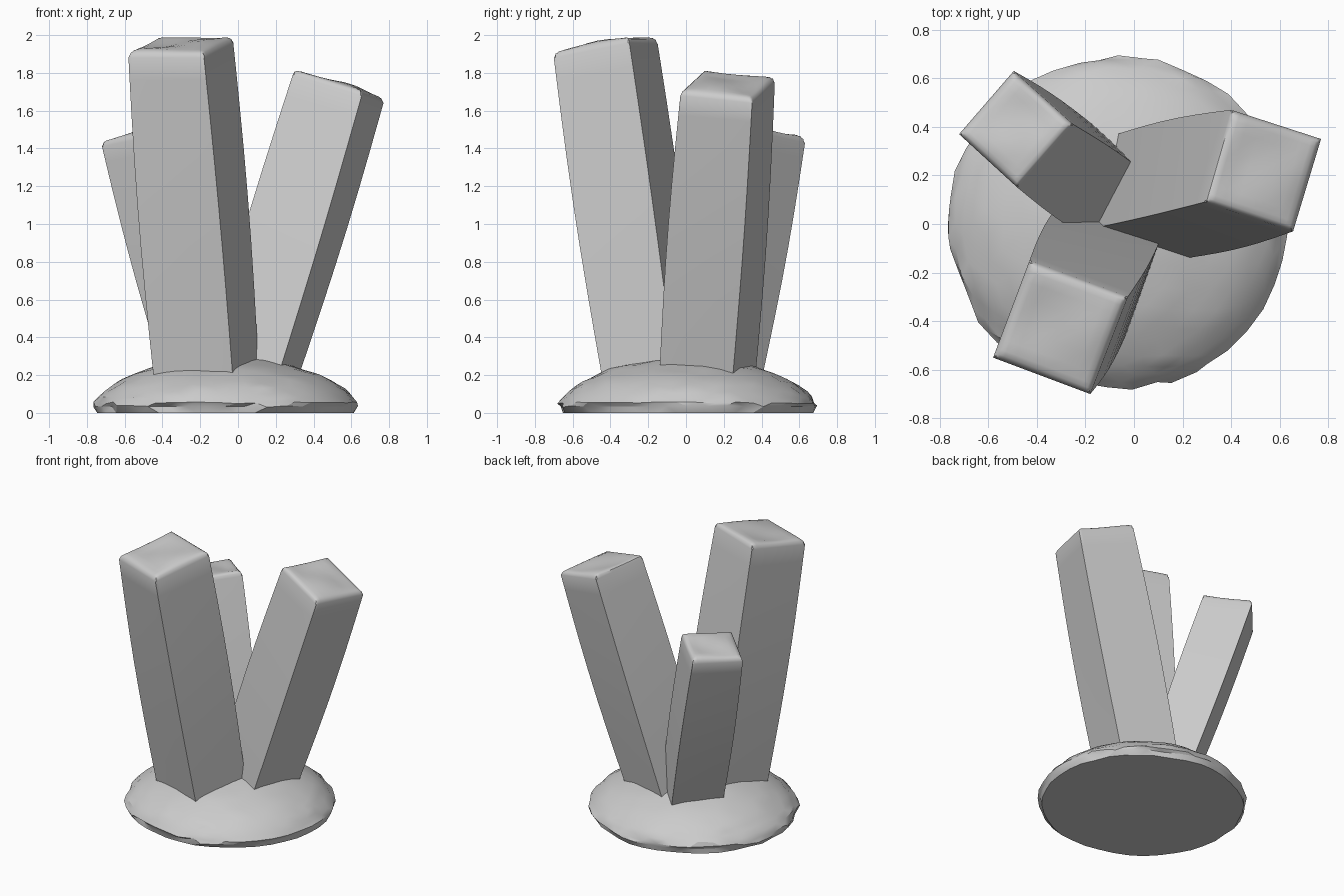
import bpy, bmesh, math, random
from mathutils import Vector, noise

if "Cube" in bpy.data.objects:
    bpy.data.objects.remove(bpy.data.objects["Cube"])

random.seed(4)


def finish(bm, name, angle):
    bmesh.ops.recalc_face_normals(bm, faces=bm.faces)
    mesh = bpy.data.meshes.new(name)
    bm.to_mesh(mesh)
    bm.free()
    obj = bpy.data.objects.new(name, mesh)
    bpy.context.collection.objects.link(obj)
    bpy.ops.object.select_all(action='DESELECT')
    obj.select_set(True)
    bpy.context.view_layer.objects.active = obj
    bpy.ops.object.shade_smooth_by_angle(angle=math.radians(angle))


# Rocky mound: squashed icosphere with a chipped rim and flat underside
bm = bmesh.new()
bmesh.ops.create_icosphere(bm, subdivisions=4, radius=1)
for v in bm.verts:
    x, y, z = v.co
    wobble = 1 + 0.02 * noise.noise(v.co * 4) + random.uniform(-0.012, 0.008)
    if z >= 0:
        h = 0.035 + 0.26 * z ** 1.3 + random.uniform(-0.005, 0.005)
    else:
        h = max(0.0, 0.035 + 0.3 * z)
        wobble *= 0.97
    v.co = (-0.065 + 0.705 * x * wobble, 0.005 + 0.69 * y * wobble, h)
finish(bm, "rock_mound", 25)

# Grid spacing across a crystal, denser next to the edges for the rounded rim
STEPS = [0, 0.02, 0.05, 0.1, 0.2, 0.35, 0.5, 0.65, 0.8, 0.9, 0.95, 0.98, 1]
N = len(STEPS) - 1


def blend(c, u, v):
    return (c[0] * (1 - u) * (1 - v) + c[1] * u * (1 - v)
            + c[2] * u * v + c[3] * (1 - u) * v)


def crystal(name, base, top, phase, cap):
    """Four-sided leaning shaft between two corner quads, with a wavy cap."""
    base = [Vector((x, y, 0.22)) for x, y in base]
    top = [Vector(p) for p in top]
    bm = bmesh.new()

    # Cap grid: steep rounded rim, then gentle waves
    grid = []
    for v in STEPS:
        row = []
        for u in STEPS:
            p = blend(top, u, v)
            d = min(u, 1 - u, v, 1 - v)
            rim = math.sqrt(max(0, 1 - (1 - min(d / 0.1, 1)) ** 2))
            wave = math.sin(5 * u + phase) * math.cos(5 * v + phase)
            p.z += cap * rim + 0.014 * wave * min(1, d / 0.2)
            row.append(bm.verts.new(p))
        grid.append(row)
    for j in range(N):
        for i in range(N):
            bm.faces.new((grid[j][i], grid[j][i + 1],
                          grid[j + 1][i + 1], grid[j + 1][i]))

    # Shaft rings going down into the mound, slightly barrelled
    loop = ([(i, 0) for i in range(N)] + [(N, j) for j in range(N)]
            + [(N - i, N) for i in range(N)] + [(0, N - j) for j in range(N)])
    upper = [grid[j][i] for i, j in loop]
    for t in (0.93, 0.82, 0.68, 0.54, 0.4, 0.26, 0.12, 0, -0.08):
        corners = [b.lerp(a, t) for a, b in zip(top, base)]
        centre = sum(corners, Vector()) / 4
        swell = 1 + 0.05 * math.sin(math.pi * t)
        corners = [centre + (c - centre) * swell for c in corners]
        ring = [bm.verts.new(blend(corners, STEPS[i], STEPS[j])) for i, j in loop]
        for k in range(len(ring)):
            m = (k + 1) % len(ring)
            bm.faces.new((upper[k], upper[m], ring[m], ring[k]))
        upper = ring
    bm.faces.new(upper)
    finish(bm, name, 40)


crystal("tall_front_crystal",
        [(-0.45, -0.31), (-0.03, -0.45), (0.11, -0.06), (-0.31, 0.08)],
        [(-0.58, -0.55, 1.88), (-0.18, -0.70, 1.88),
         (-0.025, -0.30, 1.96), (-0.43, -0.15, 1.955)], 0.6, 0.037)
crystal("short_back_crystal",
        [(-0.40, 0.14), (-0.17, -0.07), (0.06, 0.20), (-0.17, 0.41)],
        [(-0.72, 0.37, 1.41), (-0.48, 0.15, 1.46),
         (-0.25, 0.41, 1.48), (-0.495, 0.63, 1.43)], 2.0, 0.035)
crystal("right_crystal",
        [(-0.18, -0.02), (0.22, -0.14), (0.33, 0.25), (-0.07, 0.37)],
        [(0.29, 0.09, 1.79), (0.655, -0.03, 1.68),
         (0.77, 0.35, 1.64), (0.40, 0.47, 1.75)], 1.2, 0.032)
